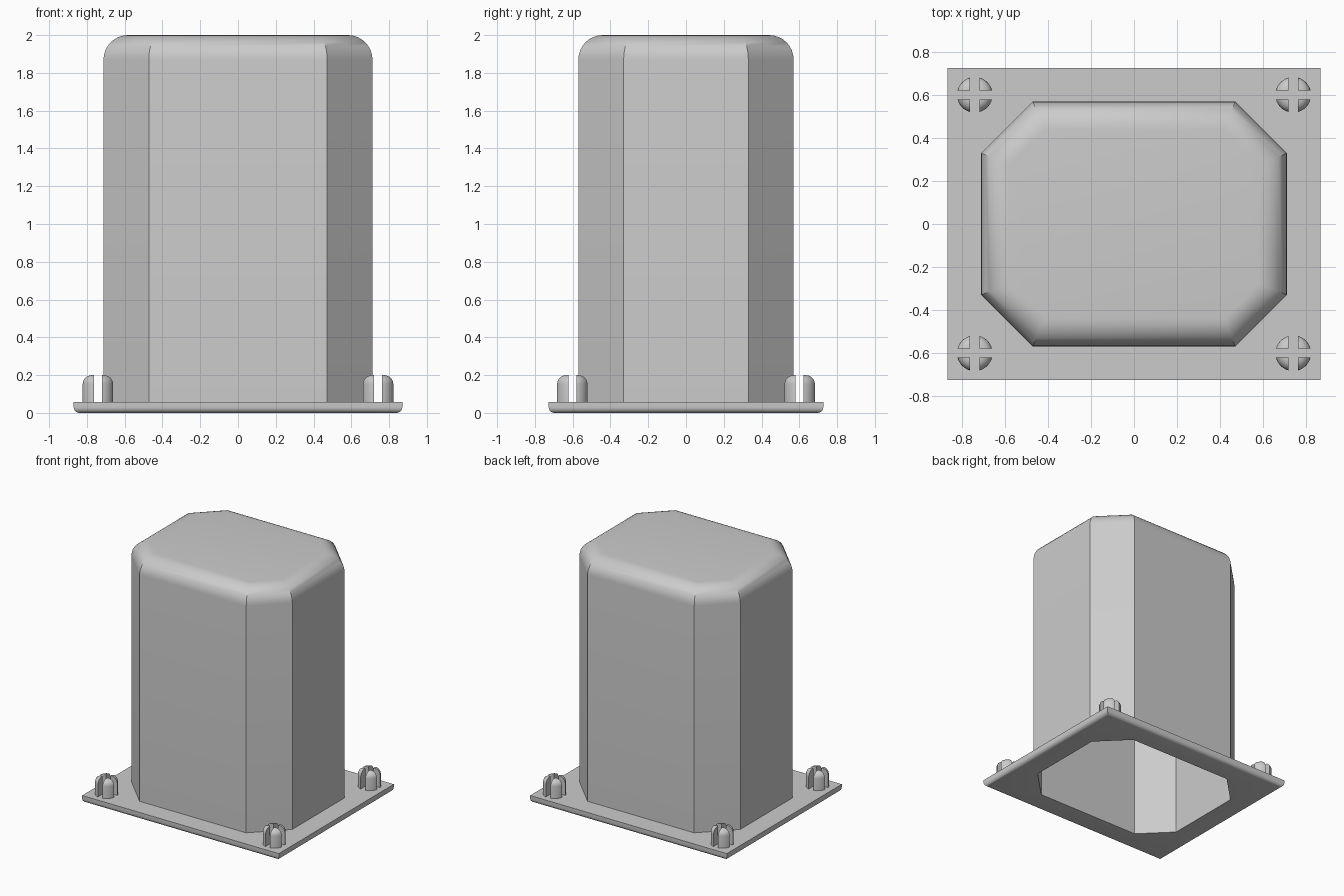
import bpy, bmesh
from math import sin, cos, pi, asin, sqrt, radians

cube = bpy.data.objects.get("Cube")
if cube:
    bpy.data.objects.remove(cube, do_unlink=True)

gray = bpy.data.materials.new("light_gray")
gray.use_nodes = True
color = (0.6, 0.6, 0.6, 1)
gray.diffuse_color = color
gray.node_tree.nodes["Principled BSDF"].inputs["Base Color"].default_value = color

# Main sizes
HALF_X, HALF_Y, CHAMFER = 0.712, 0.57, 0.24
PLATE_X, PLATE_Y, PLATE_TOP = 0.87, 0.727, 0.057
WALL, ROUND, HEIGHT = 0.03, 0.13, 2.0
STEPS = 8


def octagon(inset, z):
    """Chamfered rectangle with a midpoint on every chamfer (12 points)."""
    x, y = HALF_X - inset, HALF_Y - inset
    c = CHAMFER - inset * (2 - sqrt(2))
    corner = [(x, y - c), (x - c / 2, y - c / 2), (x - c, y)]
    return around(corner, z)


def rectangle(inset, z):
    """Plate outline with points matching those of the octagon."""
    x, y = PLATE_X - inset, PLATE_Y - inset
    corner = [(x, HALF_Y - CHAMFER), (x, y), (HALF_X - CHAMFER, y)]
    return around(corner, z)


def around(corner, z):
    """Mirror one corner into all four quadrants, counter-clockwise."""
    flip = corner[::-1]
    return ([(x, y, z) for x, y in corner] + [(-x, y, z) for x, y in flip]
            + [(-x, -y, z) for x, y in corner] + [(x, -y, z) for x, y in flip])


def arc(count):
    return [pi / 2 * i / count for i in range(count + 1)]


def loft(bm, rings):
    """Skin a stack of rings and cap both ends."""
    loops = [[bm.verts.new(p) for p in ring] for ring in rings]
    n = len(loops[0])
    for a, b in zip(loops, loops[1:]):
        for i in range(n):
            j = (i + 1) % n
            bm.faces.new((a[i], a[j], b[j], b[i]))
    bm.faces.new(loops[0][::-1])
    bm.faces.new(loops[-1])


def finish(bm, name, location=(0, 0, 0)):
    bmesh.ops.recalc_face_normals(bm, faces=bm.faces)
    mesh = bpy.data.meshes.new(name)
    bm.to_mesh(mesh)
    bm.free()
    mesh.materials.append(gray)
    obj = bpy.data.objects.new(name, mesh)
    obj.location = location
    bpy.context.collection.objects.link(obj)
    bpy.ops.object.select_all(action='DESELECT')
    obj.select_set(True)
    bpy.context.view_layer.objects.active = obj
    bpy.ops.object.shade_smooth_by_angle(angle=radians(30))


# Hollow housing: cavity, plate underside, plate top, outer wall, rounded top
inner = ROUND - WALL
rings = [octagon(WALL + inner * (1 - cos(t)), HEIGHT - ROUND + inner * sin(t))
         for t in reversed(arc(STEPS))]
rings.append(octagon(WALL, 0))
edge = 0.03
rings += [rectangle(edge * (1 - sin(t)), edge * (1 - cos(t))) for t in arc(5)]
rings += [rectangle(0, PLATE_TOP), octagon(0, PLATE_TOP)]
rings += [octagon(ROUND * (1 - cos(t)), HEIGHT - ROUND + ROUND * sin(t))
          for t in arc(STEPS)]
bm = bmesh.new()
loft(bm, rings)
finish(bm, "flanged_housing")

# Corner studs: domed pegs split into four by a cross slot
STUD_R, STUD_ROUND, SLOT, STUD_TOP = 0.083, 0.047, 0.021, 0.2


def quarter(r, z, sx, sy):
    start = asin(SLOT / r)
    angles = [start + (pi / 2 - 2 * start) * i / 8 for i in range(9)]
    points = [(SLOT, SLOT)] + [(r * cos(a), r * sin(a)) for a in angles]
    return [(sx * x, sy * y, z) for x, y in points]


signs = [(sx, sy) for sx in (-1, 1) for sy in (-1, 1)]
for px, py in signs:
    bm = bmesh.new()
    for sx, sy in signs:
        base = STUD_TOP - STUD_ROUND
        stack = [quarter(STUD_R, PLATE_TOP - 0.01, sx, sy)]
        stack += [quarter(STUD_R - STUD_ROUND * (1 - cos(t)),
                          base + STUD_ROUND * sin(t), sx, sy) for t in arc(6)]
        loft(bm, stack)
    side = ("front_" if py < 0 else "back_") + ("left" if px > 0 else "right")
    finish(bm, side + "_stud", (px * 0.742, py * 0.602, 0))
